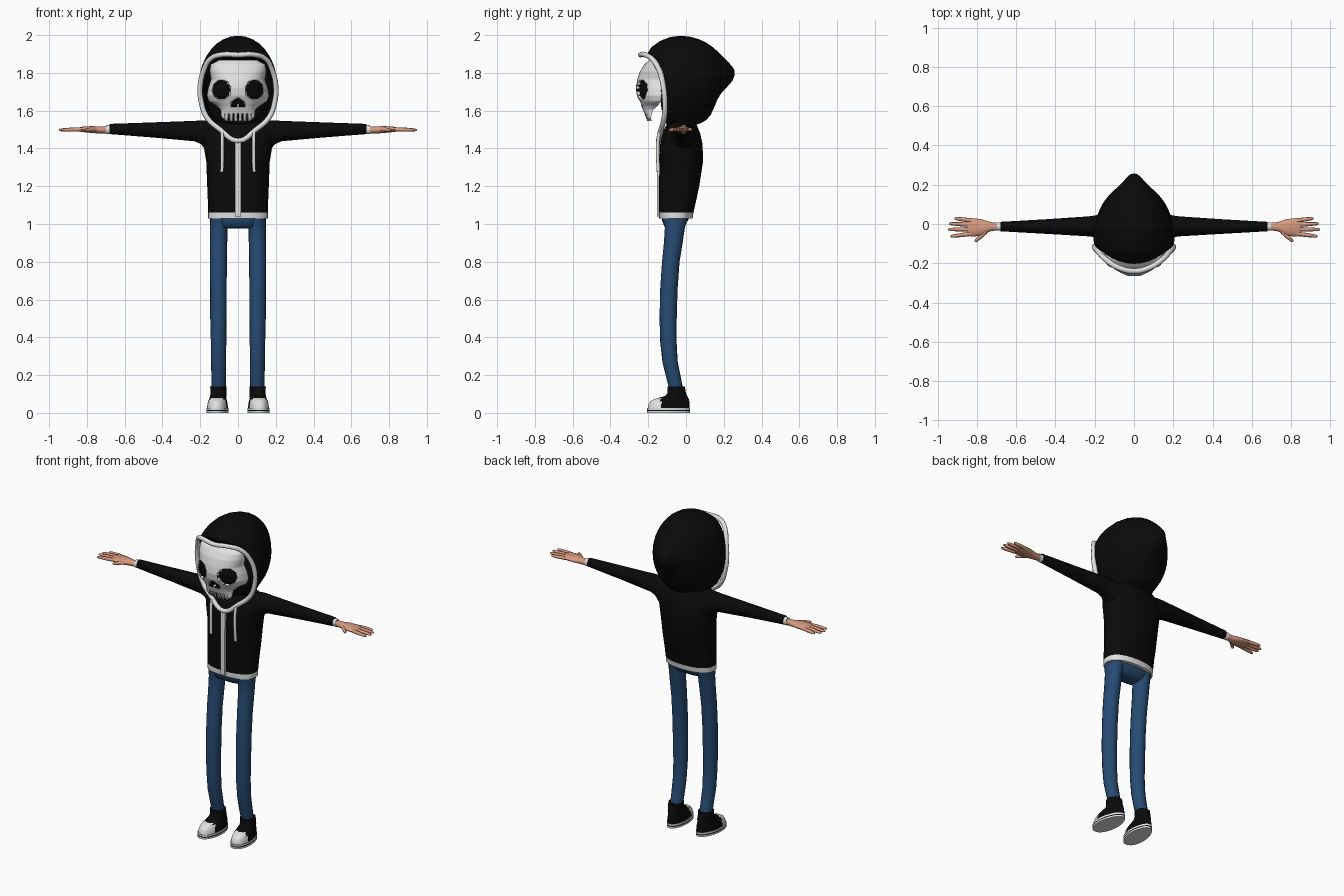
import bpy, bmesh, math
from mathutils import Vector

if "Cube" in bpy.data.objects:
    bpy.data.objects.remove(bpy.data.objects["Cube"])


def material(name, rgb):
    m = bpy.data.materials.new(name)
    m.diffuse_color = (*rgb, 1)
    m.use_nodes = True
    m.node_tree.nodes["Principled BSDF"].inputs["Base Color"].default_value = m.diffuse_color
    return m


BLACK = material("black cloth", (0.003, 0.003, 0.003))
WHITE = material("white trim", (0.75, 0.75, 0.75))
BLUE = material("blue denim", (0.02, 0.07, 0.17))
SKIN = material("skin", (0.68, 0.32, 0.21))


def finish(name, bm, mats, rule=None, mirror=False, subsurf=0):
    bmesh.ops.recalc_face_normals(bm, faces=bm.faces[:])
    for f in bm.faces:
        f.smooth = True
        if rule:
            f.material_index = rule(f.calc_center_median())
    me = bpy.data.meshes.new(name)
    bm.to_mesh(me)
    bm.free()
    for m in mats:
        me.materials.append(m)
    ob = bpy.data.objects.new(name, me)
    bpy.context.collection.objects.link(ob)
    if mirror:
        ob.modifiers.new("mirror", 'MIRROR').use_mirror_merge = False
    if subsurf:
        s = ob.modifiers.new("smooth", 'SUBSURF')
        s.levels = s.render_levels = subsurf
    bpy.context.view_layer.objects.active = ob
    ob.select_set(True)
    bpy.ops.object.shade_smooth_by_angle(angle=math.radians(50))
    ob.select_set(False)
    return ob


def loft(name, rings, mats, caps=(True, True), **kw):
    """Skin a list of closed rings that have equal point counts."""
    bm = bmesh.new()
    rows = [[bm.verts.new(p) for p in r] for r in rings]
    n = len(rows[0])
    for a, b in zip(rows, rows[1:]):
        for i in range(n):
            j = (i + 1) % n
            bm.faces.new((a[i], a[j], b[j], b[i]))
    if caps[0]:
        bm.faces.new(rows[0])
    if caps[1]:
        bm.faces.new(rows[-1])
    return finish(name, bm, mats, **kw)


def ring(c, u, v, n=20, p=1.0):
    """Ellipse (p=1) or rounder box (p<1) around c with half axes u and v."""
    c, u, v = Vector(c), Vector(u), Vector(v)
    pw = lambda t: math.copysign(abs(t) ** p, t)
    return [c + u * pw(math.cos(2 * math.pi * i / n)) + v * pw(math.sin(2 * math.pi * i / n))
            for i in range(n)]


def level(z, w, y0, y1, x=0, n=24, p=1.0):
    return ring((x, (y0 + y1) / 2, z), (w, 0, 0), (0, (y1 - y0) / 2, 0), n, p)


def along_x(x, z, rz, y, ry, n=16):
    return ring((x, y, z), (0, ry, 0), (0, 0, rz), n)


def tube(name, pts, radius, mat, cyclic=False, mirror=False):
    cu = bpy.data.curves.new(name, 'CURVE')
    cu.dimensions = '3D'
    cu.bevel_depth, cu.bevel_resolution, cu.use_fill_caps = radius, 2, True
    s = cu.splines.new('BEZIER')
    s.bezier_points.add(len(pts) - 1)
    s.resolution_u = 4
    for b, p in zip(s.bezier_points, pts):
        b.co = p
        b.handle_left_type = b.handle_right_type = 'AUTO'
    s.use_cyclic_u = cyclic
    cu.materials.append(mat)
    ob = bpy.data.objects.new(name, cu)
    bpy.context.collection.objects.link(ob)
    if mirror:
        ob.modifiers.new("mirror", 'MIRROR')


# Hood: opening rim, then rings that swell and taper to the rear point
half = [(0, -.24, 1.895), (.08, -.222, 1.897), (.145, -.18, 1.875), (.182, -.14, 1.81),
        (.2, -.12, 1.73), (.195, -.112, 1.65), (.165, -.115, 1.565), (.095, -.132, 1.50),
        (0, -.145, 1.44)]
rim = half + [(-x, y, z) for x, y, z in half[-2:0:-1]]


def hood_ring(yt, yb, w, zt, zb):
    out = []
    for i in range(16):
        a = 2 * math.pi * i / 16
        c = math.cos(a)
        out.append((w * math.sin(a), (yt + yb) / 2 + (yt - yb) / 2 * c,
                    (zt + zb) / 2 + (zt - zb) / 2 * c))
    return out


inner = [(x * .88, y + .09, 1.68 + (z - 1.68) * .88) for x, y, z in rim]
hood = [inner, rim] + [hood_ring(*r) for r in (
    (-.14, -.05, .214, 1.985, 1.48), (-.03, .02, .21, 2.012, 1.51),
    (.08, .08, .18, 1.985, 1.525), (.14, .135, .142, 1.945, 1.56),
    (.185, .165, .10, 1.90, 1.67), (.228, .21, .052, 1.855, 1.715),
    (.264, .255, .018, 1.815, 1.765))]
loft("hood", hood, [BLACK], caps=(False, True), subsurf=1)
tube("hood_trim", rim, .014, WHITE, cyclic=True)

# Dark head inside the hood
bm = bmesh.new()
bmesh.ops.create_uvsphere(bm, u_segments=24, v_segments=16, radius=1)
for v in bm.verts:
    v.co = (v.co.x * .165, v.co.y * .11 - .025, v.co.z * .2 + 1.67)
finish("head", bm, [BLACK])

# Skull mask: height, half width, front y, edge y
prof = [(1.545, .065, -.205, -.19), (1.565, .088, -.213, -.185), (1.605, .092, -.228, -.175),
        (1.625, .115, -.236, -.15), (1.65, .155, -.246, -.132), (1.68, .165, -.26, -.13),
        (1.72, .158, -.266, -.132), (1.765, .143, -.258, -.14), (1.81, .15, -.243, -.145),
        (1.845, .145, -.22, -.155), (1.868, .10, -.195, -.165)]


def sample(z):
    for a, b in zip(prof, prof[1:]):
        if z <= b[0] + 1e-6:
            t = (z - a[0]) / (b[0] - a[0])
            return [p + (q - p) * t for p, q in zip(a, b)][1:]


def hole(x, z):
    """Eye sockets, heart-shaped nose and the gaps between the teeth."""
    ax = abs(x)
    eye = ((ax - .088) / .046) ** 2 + ((z - 1.71) / .05) ** 2 < 1
    nose = 1.622 < z < 1.668 and ax < .036 * min(1, (1.672 - z) / .03) and not (
        z < 1.634 and ax < .008)
    teeth = z < 1.582 and ax < .07 and abs((ax + .012) % .024 - .012) < .003
    return eye or nose or teeth


bm = bmesh.new()
R, C = 64, 64
rows = []
for r in range(R + 1):
    z = 1.545 + (1.868 - 1.545) * r / R
    w, yf, ye = sample(z)
    row = []
    for c in range(C + 1):
        a = (c / C - .5) * math.pi
        x = w * math.sin(a)
        y = yf + (ye - yf) * (1 - math.cos(a)) ** 1.1
        row.append(bm.verts.new((x, y + (.014 if hole(x, z) else 0), z)))
    rows.append(row)
for a, b in zip(rows, rows[1:]):
    for i in range(C):
        bm.faces.new((a[i], a[i + 1], b[i + 1], b[i]))
mask = finish("skull_mask", bm, [WHITE, BLACK], rule=lambda p: int(hole(p.x, p.z)))

# Jacket body with a pale hem
body = [level(*r, p=.85) for r in (
    (1.03, .152, -.135, .025), (1.03, .16, -.142, .035), (1.062, .16, -.144, .04),
    (1.13, .16, -.143, .055), (1.2, .163, -.143, .07), (1.33, .168, -.142, .09),
    (1.42, .183, -.137, .088), (1.48, .188, -.128, .075), (1.53, .155, -.1, .055),
    (1.56, .09, -.06, .03))]
loft("jacket_body", body, [BLACK, WHITE], rule=lambda p: int(p.z < 1.06))
zipper = [level(z, .021, y - .008, y + .008, n=4) for z, y in
          ((1.04, -.147), (1.13, -.147), (1.2, -.147), (1.33, -.146), (1.44, -.144))]
zipper = [[Vector((sx * .015, r[0].y + sy * .007, r[0].z)) for sx, sy in
           ((-1, -1), (1, -1), (1, 1), (-1, 1))] for r in zipper]
loft("zipper", zipper, [WHITE])
tube("drawstring", [(.085, -.142, 1.49), (.083, -.15, 1.42), (.085, -.146, 1.275)],
     .0095, WHITE, mirror=True)

# Sleeves and cuffs
loft("sleeve", [along_x(*r) for r in (
    (.11, 1.455, .088, -.02, .075), (.165, 1.465, .083, -.015, .066),
    (.195, 1.485, .063, -.012, .056), (.23, 1.492, .054, -.012, .051),
    (.45, 1.498, .040, -.013, .037), (.68, 1.503, .027, -.013, .024))],
    [BLACK], mirror=True)
loft("cuff", [along_x(x, 1.5, .024, -.013, .021) for x in (.67, .70)], [WHITE], mirror=True)

# Hands
loft("palm", [along_x(*r) for r in (
    (.69, 1.498, .018, -.013, .018), (.735, 1.498, .019, -.014, .024),
    (.775, 1.5, .018, -.018, .042), (.825, 1.501, .014, -.017, .047),
    (.85, 1.5, .009, -.016, .043))], [SKIN], mirror=True)
fingers = (("little_finger", .83, .018, .915, .029), ("ring_finger", .83, -.004, .942, .002),
           ("middle_finger", .83, -.027, .947, -.028), ("index_finger", .83, -.05, .935, -.063),
           ("thumb", .755, -.04, .81, -.09))
for name, x0, y0, x1, y1 in fingers:
    a, b = Vector((x0, y0, 1.501)), Vector((x1, y1, 1.498))
    d = (b - a).normalized()
    side = Vector((-d.y, d.x, 0))
    rr = ((0, .011), (.5, .0105), (.9, .008), (1, .004))
    loft(name, [ring(a.lerp(b, t), side * r, (0, 0, r), 8) for t, r in rr], [SKIN], mirror=True)

# Trousers
loft("trouser_seat", [level(*r, p=.85) for r in (
    (.975, .08, -.095, -.03), (.988, .125, -.115, -.01), (1.02, .148, -.127, .012),
    (1.045, .15, -.13, .02))], [BLUE])
loft("trouser_leg", [level(z, w, y0, y1, x, 16) for z, w, y0, y1, x in (
    (1.03, .048, -.125, .01, .1), (.98, .047, -.112, -.006, .102), (.9, .046, -.117, -.018, .103),
    (.8, .045, -.127, -.034, .104), (.65, .044, -.137, -.045, .104), (.5, .043, -.14, -.049, .104),
    (.38, .041, -.137, -.05, .103), (.27, .04, -.125, -.044, .103), (.2, .039, -.108, -.03, .102),
    (.12, .037, -.088, -.014, .102))], [BLUE], mirror=True)


# Shoes, turned slightly outward
def shoe_ring(z, w, y0, y1):
    out = []
    for p in level(z, w, y0, y1, n=32, p=.9):
        x = p.x * (1 - .18 * max(0, (p.y + .08) / .1)) if z < .09 else p.x
        dx, dy, a = x, p.y + .05, .09
        out.append((.104 + dx * math.cos(a) - dy * math.sin(a),
                    -.05 + dx * math.sin(a) + dy * math.cos(a), z))
    return out


loft("shoe_sole", [shoe_ring(z, .058, -.208, .022) for z in (0, .010, .016, .026)],
     [WHITE, BLACK], rule=lambda p: int(.0105 < p.z < .0155), mirror=True)
loft("shoe_upper", [shoe_ring(*r) for r in (
    (.026, .055, -.203, .02), (.045, .053, -.2, .019), (.06, .05, -.19, .018),
    (.072, .046, -.172, .015), (.08, .044, -.145, .012), (.09, .043, -.11, .006),
    (.105, .042, -.098, 0), (.14, .043, -.097, -.006), (.14, .034, -.088, -.014))],
    [BLACK, WHITE], rule=lambda p: int(p.y < -.135 and p.z < .085), mirror=True)
